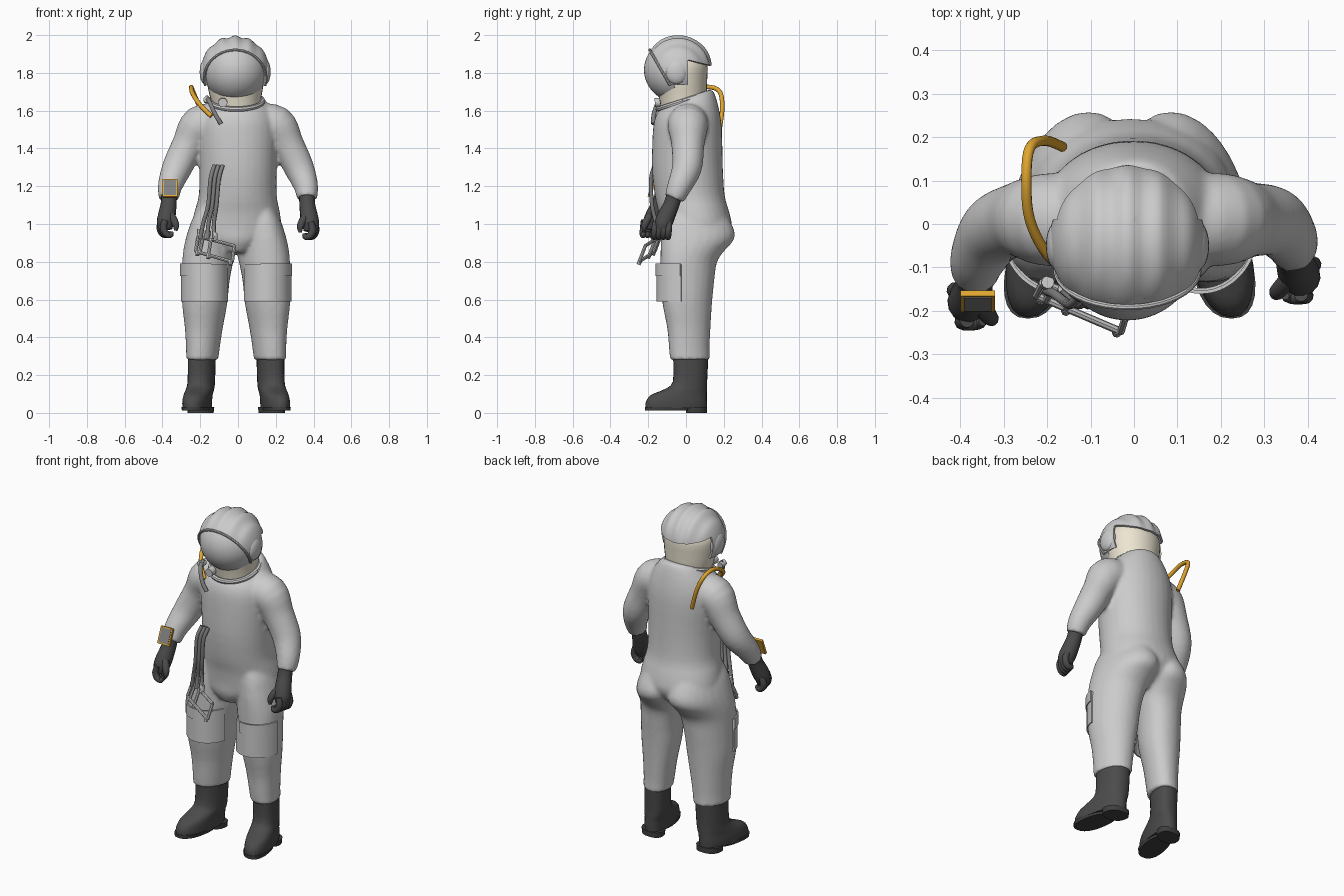
import bpy, bmesh
from math import sin, cos, pi, radians
from mathutils import Vector, Matrix

if "Cube" in bpy.data.objects:
    bpy.data.objects.remove(bpy.data.objects["Cube"])


def material(name, rgb):
    m = bpy.data.materials.new(name)
    m.diffuse_color = (*rgb, 1)
    m.use_nodes = True
    m.node_tree.nodes["Principled BSDF"].inputs["Base Color"].default_value = m.diffuse_color
    return m


DARK = material("dark_rubber", (0.07, 0.07, 0.07))
SOLE = material("sole_black", (0.05, 0.05, 0.05))
HOSE = material("hose_grey", (0.22, 0.22, 0.22))
GOLD = material("yellow", (0.75, 0.38, 0.03))
CREAM = material("cream", (0.85, 0.79, 0.65))


def finish(name, bm, mat=None, angle=40):
    bmesh.ops.recalc_face_normals(bm, faces=bm.faces)
    me = bpy.data.meshes.new(name)
    bm.to_mesh(me)
    bm.free()
    me.shade_smooth()
    me.set_sharp_from_angle(angle=radians(angle))
    if mat:
        me.materials.append(mat)
    ob = bpy.data.objects.new(name, me)
    bpy.context.collection.objects.link(ob)
    return ob


def thicken(ob, t, offset):
    m = ob.modifiers.new("thick", 'SOLIDIFY')
    m.thickness, m.offset = t, offset
    ob.modifiers.new("crisp", 'EDGE_SPLIT').split_angle = radians(45)


def spline(rows, k):
    """Catmull-Rom interpolation of number rows."""
    if k < 2:
        return rows
    out = []
    for i in range(len(rows) - 1):
        a, b, c, d = rows[max(i - 1, 0)], rows[i], rows[i + 1], rows[min(i + 2, len(rows) - 1)]
        for j in range(k):
            t = j / k
            out.append([0.5 * (2 * q + (r - p) * t + (2 * p - 5 * q + 4 * r - s) * t * t
                               + (3 * q - p - 3 * r + s) * t ** 3) for p, q, r, s in zip(a, b, c, d)])
    return out + [list(rows[-1])]


def skin(bm, rings):
    """Join rings of points to a closed, capped tube."""
    vs = [[bm.verts.new(p) for p in r] for r in rings]
    n = len(vs[0])
    for a, b in zip(vs, vs[1:]):
        for i in range(n):
            bm.faces.new((a[i], a[(i + 1) % n], b[(i + 1) % n], b[i]))
    bm.faces.new(vs[0])
    bm.faces.new(vs[-1])


def loft(bm, rows, n=24, k=3, power=2.3, splay=0, side=1, dx=0):
    """Horizontal rings: z, x0, x1, y0, y1, tilt."""
    rings = []
    for z, x0, x1, y0, y1, tilt in spline(rows, k):
        ring = []
        for i in range(n):
            c, s = cos(2 * pi * i / n), sin(2 * pi * i / n)
            ux = abs(c) ** (2 / power) * (1 if c > 0 else -1)
            uy = abs(s) ** (2 / power) * (1 if s > 0 else -1)
            y = (y0 + y1) / 2 + uy * (y1 - y0) / 2
            x = (x0 + x1) / 2 + ux * (x1 - x0) / 2 - splay * y
            ring.append((side * x + dx, y, z + tilt * (y - (y0 + y1) / 2)))
        rings.append(ring)
    skin(bm, rings)


def sweep(bm, rows, n=10, k=4):
    """Round tube along rows of x, y, z, radius."""
    rows = spline(rows, k)
    P = [Vector(r[:3]) for r in rows]
    rings, u = [], None
    for i, p in enumerate(P):
        t = (P[min(i + 1, len(P) - 1)] - P[max(i - 1, 0)]).normalized()
        u = t.orthogonal() if u is None else u - t * u.dot(t)
        u.normalize()
        v = t.cross(u)
        rings.append([p + rows[i][3] * (u * cos(2 * pi * j / n) + v * sin(2 * pi * j / n)) for j in range(n)])
    skin(bm, rings)


def hose(name, pts, r, mat=None, n=10, k=5):
    bm = bmesh.new()
    sweep(bm, [(*p, r) for p in pts], n, k)
    return finish(name, bm, mat)


# Suit: torso, arms and legs fused into one soft garment
bm = bmesh.new()
loft(bm, [(.85, -.08, .06, -.10, .11, 0), (.91, -.18, .16, -.13, .2, 0), (.98, -.24, .225, -.135, .242, 0),
          (1.06, -.232, .222, -.145, .23, 0), (1.15, -.208, .205, -.165, .205, 0), (1.3, -.205, .205, -.18, .195, 0),
          (1.5, -.215, .21, -.175, .19, 0), (1.59, -.195, .19, -.16, .175, .1), (1.65, -.15, .145, -.14, .15, .3),
          (1.67, -.13, .125, -.12, .13, .35)], n=32, power=2.1)
ARM = [(.1, .01, 1.535, .1, 0), (.2, .01, 1.52, .108, 0), (.262, .01, 1.42, .088, 0), (.322, .005, 1.3, .08, -.02),
       (.36, -.035, 1.2, .065, -.045), (.365, -.062, 1.135, .054, -.055)]
for s in (1, -1):
    sweep(bm, [(s * x, y + (d if s < 0 else 0), z, r) for x, y, z, r, d in ARM], n=20)
    loft(bm, [(1.1, .04, .19, -.1, .18, 0), (1.03, .02, .235, -.12, .225, 0), (.96, .01, .262, -.13, .258, 0),
              (.91, .01, .275, -.134, .25, 0), (.86, .014, .282, -.135, .205, 0), (.8, .02, .285, -.135, .165, 0),
              (.7, .038, .286, -.135, .15, 0), (.58, .05, .285, -.125, .138, 0), (.45, .075, .272, -.1, .13, 0),
              (.34, .092, .266, -.09, .125, 0), (.28, .1, .266, -.085, .127, 0)],
         side=s, dx=-.01, power=2.1, splay=.17)
suit = finish("suit", bm)
m = suit.modifiers.new("fuse", 'REMESH')
m.mode, m.voxel_size, m.use_smooth_shade = 'VOXEL', .011, True
m = suit.modifiers.new("soften", 'SMOOTH')
m.factor, m.iterations = .5, 6

for s, side in ((1, "left"), (-1, "right")):
    # Boot with separate sole and heel
    bm = bmesh.new()
    loft(bm, [(.025, .127, .268, -.215, .11, 0), (.06, .125, .27, -.212, .112, 0), (.095, .124, .266, -.185, .112, 0),
              (.125, .12, .262, -.115, .112, 0), (.165, .118, .258, -.07, .112, 0), (.29, .115, .257, -.068, .118, 0)],
         splay=.17, side=s, dx=-.01, power=2.3)
    finish(side + "_boot", bm, DARK)
    for part, z0, y0, y1 in (("sole", .012, -.218, .03), ("heel", 0, .0, .112)):
        bm = bmesh.new()
        loft(bm, [(z0, .13, .266, y0, y1, 0), (.032, .126, .269, y0, y1, 0)], k=1, splay=.17, side=s, dx=-.01, power=2.4)
        finish(side + "_" + part, bm, SOLE)

    # Glove: palm, four curled fingers and a thumb
    dy, dz = (0, 0) if s > 0 else (-.06, .01)
    bm = bmesh.new()

    def part(rows, n=10):
        sweep(bm, [(s * x, y + dy, z + dz, r) for x, y, z, r in rows], n)

    part([(.365, -.062, 1.15, .042), (.367, -.078, 1.1, .042), (.376, -.105, 1.04, .047), (.384, -.122, .995, .046),
          (.382, -.127, .96, .034)], 14)
    for i in range(4):
        x, y = .385 + .006 * i, -.162 + .024 * i
        part([(x, y, 1.01, .017), (x + .01, y - .003, .97, .019), (x - .004, y - .006, .938, .018),
              (x - .028, y - .005, .932, .016), (x - .036, y - .004, .95, .009)])
    part([(.372, -.11, 1.06, .022), (.345, -.14, 1.02, .021), (.329, -.158, .985, .018), (.33, -.162, .955, .009)])
    finish(side + "_glove", bm, DARK, 60)

    # Thigh pocket wrapped around the front of the leg, with flap
    for name, z0, z1, a0, a1, g in (("pocket", .59, .785, 198, 352, 0), ("pocket_flap", .725, .79, 255, 350, .005)):
        bm = bmesh.new()
        rows = []
        for z in (z0, (z0 + z1) / 2, z1):
            row = []
            for i in range(19):
                a = radians(a0 + (a1 - a0) * i / 18)
                row.append(bm.verts.new((s * (.165 + (.125 + g) * cos(a)) - .01, (.148 + g) * sin(a) - .004, z)))
            rows.append(row)
        for a, b in zip(rows, rows[1:]):
            for i in range(18):
                bm.faces.new((a[i], a[i + 1], b[i + 1], b[i]))
        thicken(finish(side + "_" + name, bm), .008, 0)

# Helmet: cream inner cap
bm = bmesh.new()
loft(bm, [(1.6, -.125, .115, -.13, .1, 0), (1.68, -.15, .125, -.145, .108, 0), (1.76, -.165, .138, -.165, .112, 0),
          (1.85, -.165, .138, -.16, .112, 0), (1.92, -.1, .08, -.1, .07, 0)], n=32, power=2)
finish("helmet_inner_cap", bm, CREAM)

CENTRE = Vector((-.015, -.042, 1.815))


def globe(rx, ry, rz, ridge=0):
    bm = bmesh.new()
    bmesh.ops.create_uvsphere(bm, u_segments=64, v_segments=40, radius=1,
                              matrix=Matrix.Rotation(pi / 2, 4, 'Y'))
    for v in bm.verts:
        f = 1 + ridge * cos(2 * pi * v.co.x * rx / .075) * max(0, min(1, v.co.z * 2, v.co.y * 2 + 1.9))
        v.co = CENTRE + Vector((v.co.x * rx, v.co.y * ry * f, v.co.z * rz * f))
    return bm


def cut(bm, point, normal, clear=True):
    bmesh.ops.bisect_plane(bm, geom=bm.verts[:] + bm.edges[:] + bm.faces[:], plane_co=point,
                           plane_no=normal, clear_inner=clear)


# Ridged outer shell with side flaps; the rear edge rises towards the ears
bm = globe(.18, .178, .178, .035)
cut(bm, (0, -.2, 1.935), (0, .18, .1))
for p, nrm in (((0, .13, 1.84), (0, .25, 1)), ((0, .01, 0), (0, 1, 0)), ((0, 0, 1.735), (0, 0, 1))):
    cut(bm, p, nrm, False)
gone = []
for f in bm.faces:
    c = f.calc_center_median()
    if c.z < 1.735 or (c.z < 1.84 + .25 * (.13 - c.y) and c.y > .01):
        gone.append(f)
bmesh.ops.delete(bm, geom=gone, context='FACES')
thicken(finish("helmet_shell", bm), .012, -1)

# Visor and its rim
bm = globe(.17, .18, .172)
cut(bm, (0, -.18, 1.94), (0, -.18, -.1))
cut(bm, (0, -.17, 1.675), (0, .07, .12))
thicken(finish("visor", bm), .008, -1)
rim = []
for i in range(25):
    a = radians(-15 + 210 * i / 24)
    x, t = .164 * cos(a), sin(a)
    rim.append((CENTRE.x + x, -.106 - .086 * t, 1.772 + .15 * t))
hose("visor_rim", rim, .007, None, 8, 1)

# Ear cups
for s, side in ((1, "left"), (-1, "right")):
    bm = bmesh.new()
    bmesh.ops.create_uvsphere(bm, u_segments=24, v_segments=12, radius=1, matrix=Matrix.Translation(
        (CENTRE.x + s * .16, -.05, 1.805)) @ Matrix.Diagonal((.028, .058, .065, 1)))
    finish(side + "_ear_cup", bm)

# Neck ring, higher at the back
ring = []
for i in range(41):
    a = 2 * pi * i / 40
    ring.append((-.008 + .138 * cos(a), -.015 + .133 * sin(a), 1.65 + .042 * sin(a)))
hose("neck_ring", ring, .014, None, 8, 1)

# Yellow shoulder hose, grey breathing hose and its fittings
hose("shoulder_hose", [(-.165, .178, 1.5), (-.205, .192, 1.62), (-.24, .175, 1.705), (-.248, .1, 1.725),
                       (-.24, .01, 1.69), (-.2, -.07, 1.63), (-.14, -.12, 1.57)], .012, GOLD)
hose("breathing_hose", [(-.165, -.1, 1.67), (-.15, -.145, 1.645), (-.12, -.17, 1.58), (-.09, -.172, 1.53)], .012, HOSE)
hose("neck_fitting", [(-.08, -.12, 1.645), (-.08, -.165, 1.642)], .024, None, 14, 1)
hose("neck_fitting_small", [(-.165, -.09, 1.655), (-.165, -.13, 1.66)], .018, None, 12, 1)

# Chest hoses running down to the carried frame
for i in range(3):
    d = .022 * i
    hose(f"chest_hose_{i + 1}", [(-.125 + d, -.165, 1.31), (-.145 + d, -.185, 1.24), (-.158 + d, -.18, 1.1),
                                 (-.185 + d * 1.3, -.16, 1.0), (-.2 + d * 1.7, -.155 - d * .5, .92)], .011, HOSE)
A, B, C, D = [Vector(p) for p in ((-.21, -.135, .935), (-.02, -.215, .885), (-.225, -.165, .855), (-.03, -.248, .8))]
bars = [(A, B), (C, D), (A, C), (B, D), (A.lerp(B, .35), C.lerp(D, .35)), (A.lerp(B, .12), C.lerp(D, .12))]
for i, (p, q) in enumerate(bars):
    hose(f"frame_bar_{i + 1}", [p, q], .009, None, 8, 1)
for i, t in enumerate((.05, .35, .95)):
    p = C.lerp(D, t)
    hose(f"frame_foot_{i + 1}", [p, p + Vector((0, -.008, -.018))], .011, None, 8, 1)
    p = A.lerp(B, .05 + .2 * i)
    hose(f"hose_socket_{i + 1}", [p, p + Vector((.002, .005, .04))], .015, None, 10, 1)

# Wrist panel: yellow case with grey face, leaning back
for name, size, y, mat in (("wrist_case", (.08, .014, .1), 0, GOLD), ("wrist_panel", (.064, .006, .084), -.006, HOSE)):
    bm = bmesh.new()
    bmesh.ops.create_cube(bm, size=1, matrix=Matrix.Translation((-.36, -.178, 1.19)) @ Matrix.Rotation(
        radians(-22), 4, 'X') @ Matrix.Translation((0, y, 0)) @ Matrix.Diagonal((*size, 1)))
    finish(name, bm, mat)
